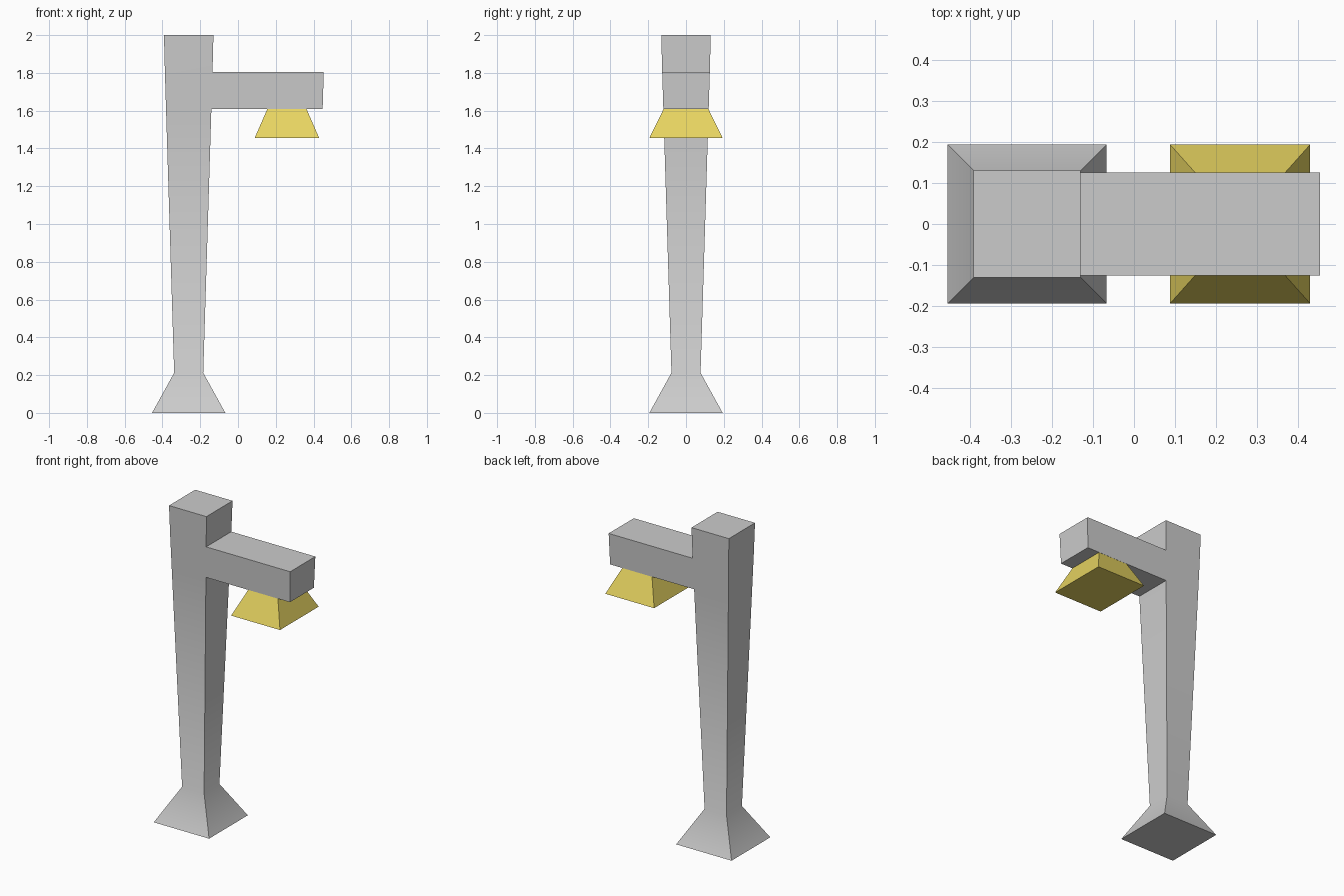
import bpy, bmesh, math

if "Cube" in bpy.data.objects:
    bpy.data.objects.remove(bpy.data.objects["Cube"])


def loft(bm, rings):
    """Stack square rings (cx, half_x, half_y, z) into a closed solid; returns side faces per level."""
    loops = [[bm.verts.new((cx + sx * hx, sy * hy, z))
              for sx, sy in ((-1, -1), (1, -1), (1, 1), (-1, 1))]
             for cx, hx, hy, z in rings]
    bm.faces.new(loops[0][::-1])
    bm.faces.new(loops[-1])
    return [[bm.faces.new((a[i], a[(i + 1) % 4], b[(i + 1) % 4], b[i])) for i in range(4)]
            for a, b in zip(loops, loops[1:])]


def finish(bm, name, color=None):
    bmesh.ops.recalc_face_normals(bm, faces=bm.faces[:])
    mesh = bpy.data.meshes.new(name)
    bm.to_mesh(mesh)
    bm.free()
    obj = bpy.data.objects.new(name, mesh)
    bpy.context.collection.objects.link(obj)
    if color:
        mat = bpy.data.materials.new(name + "_paint")
        mat.diffuse_color = color
        mat.use_nodes = True
        mat.node_tree.nodes["Principled BSDF"].inputs["Base Color"].default_value = mat.diffuse_color
        mesh.materials.append(mat)
    return obj


# Post with flared foot, tapering wider to the top
CX = -0.261
bm = bmesh.new()
sides = loft(bm, [(CX, h, h, z) for h, z in
                  ((0.194, 0), (0.077, 0.212), (0.12, 1.608), (0.126, 1.805), (0.131, 2.0))])

# Arm pulled out of the post's right face
arm_face = sides[2][1]
ext = bmesh.ops.extrude_face_region(bm, geom=[arm_face])
bmesh.ops.translate(bm, vec=(0.589, 0, 0),
                    verts=[v for v in ext["geom"] if isinstance(v, bmesh.types.BMVert)])
if arm_face.is_valid:
    bmesh.ops.delete(bm, geom=[arm_face], context="FACES_ONLY")
post = finish(bm, "post_and_arm")

# Soft crease between foot and shaft, other edges sharp
bpy.context.view_layer.objects.active = post
post.select_set(True)
bpy.ops.object.shade_smooth_by_angle(angle=math.radians(40))

# Lamp shade under the arm
bm = bmesh.new()
loft(bm, [(0.259, 0.171, 0.194, 1.455), (0.259, 0.104, 0.119, 1.608)])
finish(bm, "lamp_shade", (0.8, 0.66, 0.12, 1))
